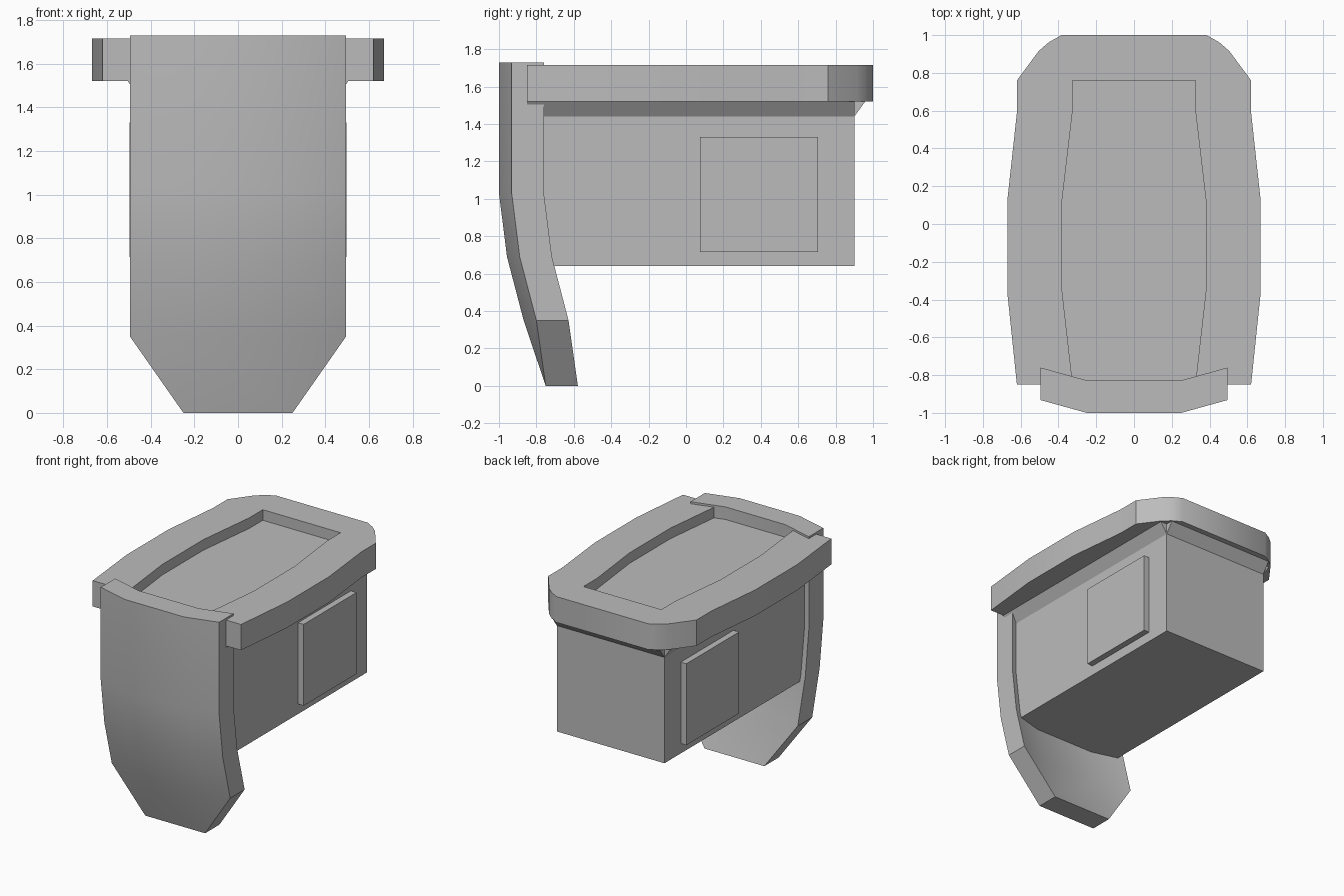
import bpy
import bmesh
from mathutils import Vector

cube = bpy.data.objects.get("Cube")
if cube:
    bpy.data.objects.remove(cube, do_unlink=True)

grey = bpy.data.materials.new("plain_grey")
grey.use_nodes = True
COLOUR = (0.5, 0.5, 0.5, 1)
grey.diffuse_color = COLOUR
for node in grey.node_tree.nodes:
    if node.type == 'BSDF_PRINCIPLED':
        node.inputs["Base Color"].default_value = COLOUR


def finish(name, bm):
    """Turn a bmesh into a named object with the shared material."""
    bmesh.ops.recalc_face_normals(bm, faces=bm.faces)
    mesh = bpy.data.meshes.new(name)
    bm.to_mesh(mesh)
    bm.free()
    mesh.materials.append(grey)
    obj = bpy.data.objects.new(name, mesh)
    bpy.context.collection.objects.link(obj)
    return obj


def extrude(bm, offset):
    """Give every face in the bmesh a thickness along offset."""
    result = bmesh.ops.extrude_face_region(bm, geom=bm.faces[:], use_keep_orig=True)
    moved = [v for v in result["geom"] if isinstance(v, bmesh.types.BMVert)]
    bmesh.ops.translate(bm, verts=moved, vec=offset)


def prism(name, profile, axis, low, high):
    """Extrude a 2D profile along x, y or z between two positions."""
    bm = bmesh.new()
    verts = []
    for a, b in profile:
        co = [a, b]
        co.insert("xyz".index(axis), low)
        verts.append(bm.verts.new(co))
    bm.faces.new(verts)
    offset = Vector((0, 0, 0))
    offset["xyz".index(axis)] = high - low
    extrude(bm, offset)
    return finish(name, bm)


def mirrored(half):
    """Close a right-hand half outline with its left-hand copy."""
    return half + [(-x, y) for x, y in reversed(half)]


def rectangle(a0, a1, b0, b1):
    return [(a0, b0), (a1, b0), (a1, b1), (a0, b1)]


def smooth(obj):
    bpy.ops.object.select_all(action='DESELECT')
    obj.select_set(True)
    bpy.context.view_layer.objects.active = obj
    bpy.ops.object.shade_smooth_by_angle(angle=0.55)


# Main body
prism("body", rectangle(-0.45, 0.45, -0.85, 0.9), 'z', 0.64, 1.56)

# Top slab with a shallow recess that runs into the front shield
slab = prism("top_slab", mirrored([
    (0.62, -0.85), (0.67, -0.37), (0.67, 0.13), (0.62, 0.59), (0.62, 0.76),
    (0.505, 0.915), (0.45, 0.963), (0.384, 1.0)]), 'z', 1.52, 1.715)
cutter = prism("recess_cutter", mirrored([
    (0.32, -0.9), (0.33, -0.8), (0.38, -0.36), (0.38, 0.13),
    (0.325, 0.6), (0.325, 0.76)]), 'z', 1.635, 1.9)
cutter.hide_render = True
cut = slab.modifiers.new("recess", 'BOOLEAN')
cut.operation = 'DIFFERENCE'
cut.solver = 'EXACT'
cut.object = cutter
bpy.context.view_layer.objects.active = slab
bpy.ops.object.modifier_apply(modifier=cut.name)
bpy.data.objects.remove(cutter, do_unlink=True)
smooth(slab)

# Sloped supports under the slab, and a raised panel on each side
for side, s in (("left", 1), ("right", -1)):
    prism(side + "_support", [(s * 0.42, 1.44), (s * 0.45, 1.44),
          (s * 0.505, 1.52), (s * 0.42, 1.52)], 'y', -0.85, 0.9)
    prism(side + "_panel", rectangle(0.075, 0.705, 0.715, 1.33),
          'x', s * 0.44, s * 0.497)
prism("back_support", [(0.87, 1.44), (0.9, 1.44), (0.958, 1.52), (0.87, 1.52)],
      'x', -0.45, 0.45)

# Curved front shield: (height, front position, half width) per row
rows = [(1.73, -1.0, 0.495), (1.03, -1.0, 0.495), (0.69, -0.957, 0.495),
        (0.35, -0.868, 0.495), (0, -0.75, 0.25)]
bm = bmesh.new()
grid = []
for z, y, w in rows:
    swept = y + 0.068 * (w > 0.25)
    grid.append([bm.verts.new(co) for co in (
        (-w, swept, z), (-0.25, y, z), (0.25, y, z), (w, swept, z))])
for upper, lower in zip(grid, grid[1:]):
    for i in range(3):
        bm.faces.new((upper[i], lower[i], lower[i + 1], upper[i + 1]))
bmesh.ops.remove_doubles(bm, verts=bm.verts, dist=0.001)
extrude(bm, Vector((0, 0.172, 0)))
smooth(finish("front_shield", bm))
